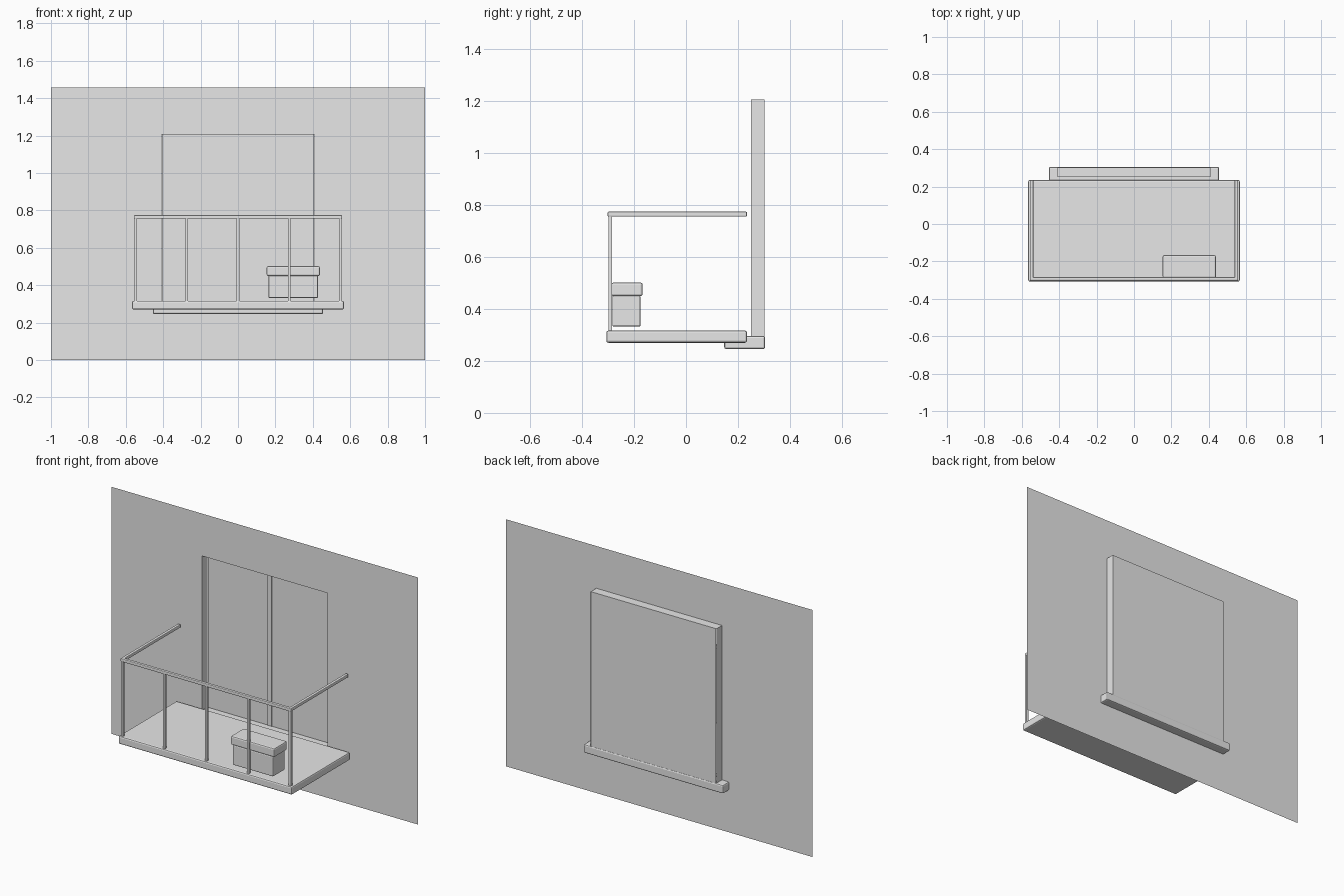
import bpy, bmesh

if "Cube" in bpy.data.objects:
    bpy.data.objects.remove(bpy.data.objects["Cube"])

grey = bpy.data.materials.new("plain_grey")
grey.diffuse_color = (0.8, 0.8, 0.8, 1)
grey.use_nodes = True
grey.node_tree.nodes["Principled BSDF"].inputs["Base Color"].default_value = grey.diffuse_color


def finish(name, bm):
    me = bpy.data.meshes.new(name)
    bm.to_mesh(me)
    bm.free()
    me.materials.append(grey)
    ob = bpy.data.objects.new(name, me)
    bpy.context.collection.objects.link(ob)
    return ob


def box(name, x0, x1, y0, y1, z0, z1, bevel=0.0):
    """Axis-aligned box with optional softened edges."""
    bm = bmesh.new()
    bmesh.ops.create_cube(bm, size=1)
    for v in bm.verts:
        v.co.x = x1 if v.co.x > 0 else x0
        v.co.y = y1 if v.co.y > 0 else y0
        v.co.z = z1 if v.co.z > 0 else z0
    ob = finish(name, bm)
    if bevel:
        mod = ob.modifiers.new("soft_edges", 'BEVEL')
        mod.width, mod.segments = bevel, 2
    return ob


def sheet(name, quads):
    """Single-sided sheet from a few polygons."""
    bm = bmesh.new()
    for q in quads:
        bm.faces.new([bm.verts.new(p) for p in q])
    bmesh.ops.remove_doubles(bm, verts=bm.verts, dist=1e-5)
    return finish(name, bm)


def front_quad(x0, x1, z0, z1, y):
    return [(x0, y, z0), (x1, y, z0), (x1, y, z1), (x0, y, z1)]


# Wall with door opening
WY, BY = 0.25, 0.302          # wall plane, door plane
HX, HZ0, HZ1 = 0.41, 0.295, 1.207
WT = 1.456
sheet("wall", [front_quad(-1, -HX, 0, WT, WY), front_quad(HX, 1, 0, WT, WY),
               front_quad(-HX, HX, 0, HZ0, WY), front_quad(-HX, HX, HZ1, WT, WY)])

# Reveal around the opening
corners = [(-HX, HZ0), (-HX, HZ1), (HX, HZ1), (HX, HZ0)]
sheet("door_reveal", [[(a[0], WY, a[1]), (b[0], WY, b[1]), (b[0], BY, b[1]), (a[0], BY, a[1])]
                      for a, b in zip(corners, corners[1:])])

# Door panel, centre mullion and flush lintel
sheet("door_panel", [front_quad(-HX + 0.003, HX - 0.003, HZ0, HZ1, BY)])
box("door_mullion", -0.014, 0.012, BY - 0.006, BY - 0.001, HZ0, HZ1)
sheet("lintel", [front_quad(-0.45, 0.445, HZ1, 1.25, WY - 0.001)])

# Sill and balcony slab
box("door_sill", -0.455, 0.455, 0.147, 0.305, 0.246, 0.297, 0.008)
box("balcony_slab", -0.566, 0.566, -0.307, 0.235, 0.27, 0.317, 0.008)

# Railing
for i in range(5):
    x = -0.547 + i * 0.2735
    box(f"rail_post_{i + 1}", x - 0.007, x + 0.007, -0.299, -0.285, 0.314, 0.758)
box("front_handrail", -0.556, 0.556, -0.302, -0.284, 0.756, 0.775, 0.004)
for side, s in (("left", -1), ("right", 1)):
    x = s * 0.547
    box(f"{side}_handrail", x - 0.009, x + 0.009, -0.302, 0.235, 0.756, 0.775, 0.004)

# Planter box with wider rim
box("planter_body", 0.163, 0.428, -0.284, -0.175, 0.332, 0.452, 0.006)
box("planter_rim", 0.153, 0.438, -0.288, -0.167, 0.45, 0.502, 0.008)
